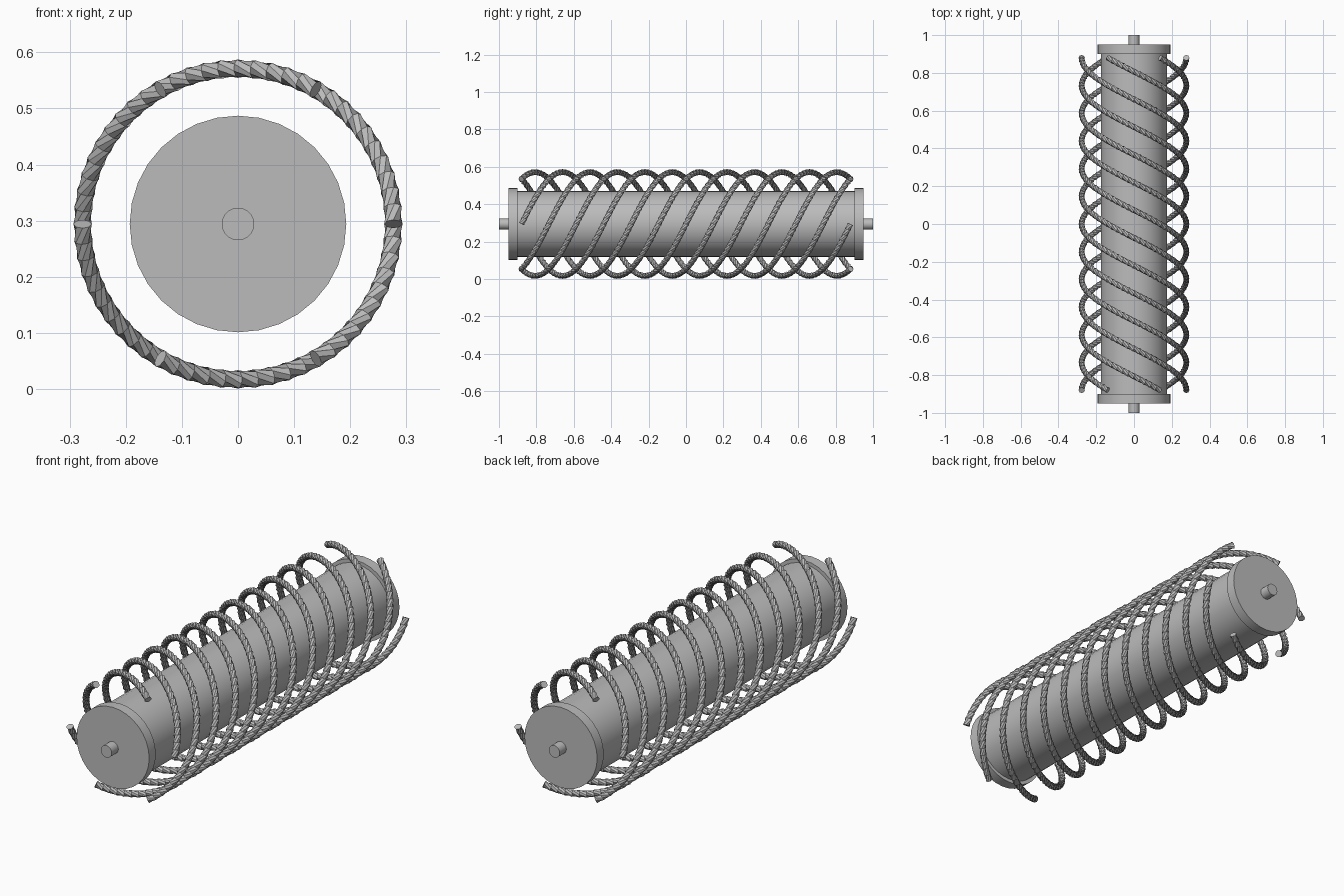
import bpy
import bmesh
import math
from mathutils import Matrix, Vector

cube = bpy.data.objects.get("Cube")
if cube:
    bpy.data.objects.remove(cube, do_unlink=True)

AXIS_Z = 0.294          # height of the roller axis
COIL_RADIUS = 0.277     # axis to rope centre
ROPE_RADIUS = 0.0165
HALF_LENGTH = 0.88
TURNS = 2
STRANDS = 6
STEPS = 120             # rope rings per strand
SIDES = 8
TWIST = math.radians(60)

grey = bpy.data.materials.new("plain grey")
grey.use_nodes = True
colour = (0.5, 0.5, 0.5, 1)
grey.diffuse_color = colour
grey.node_tree.nodes["Principled BSDF"].inputs["Base Color"].default_value = colour


def add_object(name, bm):
    bmesh.ops.recalc_face_normals(bm, faces=bm.faces)
    mesh = bpy.data.meshes.new(name)
    bm.to_mesh(mesh)
    bm.free()
    mesh.materials.append(grey)
    obj = bpy.data.objects.new(name, mesh)
    bpy.context.collection.objects.link(obj)
    return obj


def add_cylinder(name, radius, y_start, y_end, sides=32):
    bm = bmesh.new()
    place = Matrix.Translation((0, (y_start + y_end) / 2, AXIS_Z)) @ Matrix.Rotation(math.pi / 2, 4, "X")
    bmesh.ops.create_cone(bm, cap_ends=True, segments=sides, radius1=radius,
                          radius2=radius, depth=abs(y_end - y_start), matrix=place)
    obj = add_object(name, bm)
    bpy.ops.object.select_all(action="DESELECT")
    obj.select_set(True)
    bpy.context.view_layer.objects.active = obj
    bpy.ops.object.shade_smooth_by_angle(angle=math.radians(30))


def add_rope(name, start_angle):
    bm = bmesh.new()
    rings = []
    rise = 2 * HALF_LENGTH / (TURNS * math.tau)
    for i in range(STEPS + 1):
        t = i / STEPS
        a = start_angle + t * TURNS * math.tau
        outward = Vector((math.cos(a), 0, math.sin(a)))
        along = Vector((-math.sin(a) * COIL_RADIUS, rise, math.cos(a) * COIL_RADIUS)).normalized()
        across = along.cross(outward)
        centre = outward * COIL_RADIUS + Vector((0, (2 * t - 1) * HALF_LENGTH, AXIS_Z))
        ring = []
        for k in range(SIDES):
            b = k * math.tau / SIDES + i * TWIST
            offset = outward * math.cos(b) + across * math.sin(b)
            ring.append(bm.verts.new(centre + offset * ROPE_RADIUS))
        rings.append(ring)
    # Each ring is turned against the last, so the flat sides form rope ridges
    for low, high in zip(rings, rings[1:]):
        for k in range(SIDES):
            n = (k + 1) % SIDES
            bm.faces.new((low[k], low[n], high[n], high[k]))
    bm.faces.new(rings[0])
    bm.faces.new(rings[-1])
    add_object(name, bm)


# Roller body with an end disc and a shaft stub on each end
add_cylinder("roller_body", 0.176, -0.9, 0.9)
for side, s in (("front", -1), ("back", 1)):
    add_cylinder(side + "_end_disc", 0.193, s * 0.9, s * 0.95)
    add_cylinder(side + "_shaft", 0.029, s * 0.95, s * 1.0)

# Six twisted ropes coiled around the roller
for i in range(STRANDS):
    add_rope(f"coiled_rope_{i + 1}", i * math.tau / STRANDS)
